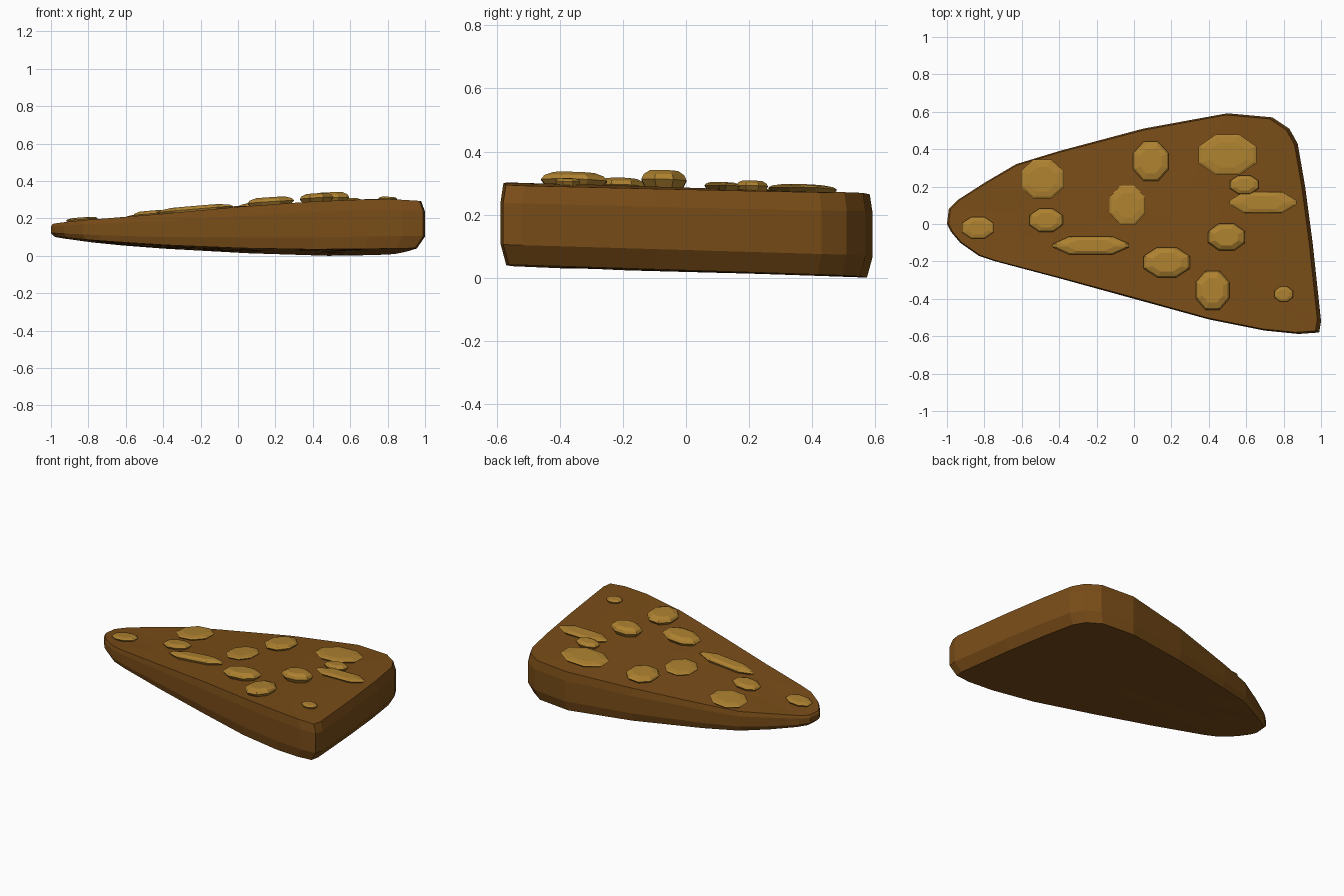
import bpy, bmesh, math

if "Cube" in bpy.data.objects:
    bpy.data.objects.remove(bpy.data.objects["Cube"])


def material(name, rgb):
    m = bpy.data.materials.new(name)
    m.diffuse_color = (*rgb, 1)
    m.use_nodes = True
    m.node_tree.nodes["Principled BSDF"].inputs["Base Color"].default_value = m.diffuse_color
    return m


def finish(name, bm, mat):
    bmesh.ops.recalc_face_normals(bm, faces=bm.faces[:])
    me = bpy.data.meshes.new(name)
    bm.to_mesh(me)
    bm.free()
    ob = bpy.data.objects.new(name, me)
    bpy.context.collection.objects.link(ob)
    me.materials.append(mat)
    return ob


def bridge(bm, a, b):
    n = len(a)
    for i in range(n):
        bm.faces.new((a[i], a[(i + 1) % n], b[(i + 1) % n], b[i]))


def lerp(table, x):
    x = min(max(x, table[0][0]), table[-1][0])
    for (x0, z0), (x1, z1) in zip(table, table[1:]):
        if x <= x1:
            return z0 + (z1 - z0) * (x - x0) / (x1 - x0)


# Upper and lower surface heights along x, tilted slightly across y
TOP = [(-1, .175), (-.85, .19), (-.6, .205), (0, .255), (.5, .287), (.8, .292), (1, .28)]
BOT = [(-1, .11), (-.8, .085), (-.5, .06), (0, .035), (.5, .022), (1, .03)]


def top_z(x, y):
    return lerp(TOP, x) - .03 * y


def bot_z(x, y):
    return lerp(BOT, x) - .03 * y


brown = material("crust_brown", (.19, .073, .009))
gold = material("nugget_gold", (.42, .22, .03))

# Wedge slab: outline rings with chamfered rims and gently curved caps
outline = [(-1, 0), (-.98, -.04), (-.93, -.1), (-.83, -.17), (-.74, -.2), (-.4, -.29),
           (0, -.4), (.4, -.51), (.7, -.57), (.88, -.588), (.99, -.58), (1, -.52),
           (.955, -.1), (.915, .2), (.875, .43), (.83, .51), (.74, .57), (.5, .592),
           (.05, .51), (-.4, .39), (-.63, .32), (-.8, .22), (-.94, .13), (-.99, .08)]
rings = [(.35, .35, 0), (.7, .7, 0), (.945, .97, 0), (1, 1, .25),
         (1, 1, .78), (.975, .985, 1), (.7, .7, 1), (.35, .35, 1)]
bm = bmesh.new()
prev = first = None
CX = .2
for sx, sy, f in rings:
    ring = []
    for x, y in outline:
        px, py = CX + (x - CX) * sx, y * sy
        if x < 0:
            px = CX + (x - CX) * (sx if sx < .9 else 1 - (1 - sx) * .3)
        z = bot_z(px, py) * (1 - f) + top_z(px, py) * f
        ring.append(bm.verts.new((px, py, z)))
    if prev:
        bridge(bm, prev, ring)
    else:
        first = ring
    prev = ring
for ring, zf in ((first, bot_z), (prev, top_z)):
    c = bm.verts.new((CX, 0, zf(CX, 0)))
    for i in range(len(ring)):
        bm.faces.new((ring[i], ring[(i + 1) % len(ring)], c))
lo = min(v.co.z for v in bm.verts)
for v in bm.verts:
    v.co.z -= lo
finish("wedge_slab", bm, brown)

# Faceted nuggets: centre, half sizes, top height above the slab
nuggets = [(-.835, -.02, .085, .058, .018), (-.49, .24, .115, .105, .022),
           (-.47, .02, .09, .062, .03), (-.23, -.115, .205, .047, .032),
           (-.035, .1, .095, .105, .018), (.09, .335, .095, .105, .035),
           (.175, -.205, .125, .08, .045), (.42, -.355, .09, .105, .045),
           (.5, .37, .155, .108, .022), (.495, -.07, .1, .072, .055),
           (.59, .21, .077, .05, .03), (.69, .115, .18, .056, .02),
           (.8, -.375, .05, .04, .017)]
for k, (cx, cy, rx, ry, h) in enumerate(nuggets):
    bm = bmesh.new()
    zs = top_z(cx, cy) - lo
    slope = (top_z(cx + .1, cy) - top_z(cx - .1, cy)) / .2
    prev = None
    for r, z in ((.6, -.03), (1, h * .45), (.9, h * .75), (.62, h)):
        ring = []
        for i in range(8):
            a = math.radians(22.5 + 45 * i)
            dx, dy = rx * r * math.cos(a) * 1.08, ry * r * math.sin(a) * 1.08
            # long slivers taper to points
            if rx > 3 * ry:
                dx *= 1 if abs(math.cos(a)) > .5 else 1.4
                dy *= .45 if abs(math.cos(a)) > .5 else 1
            ring.append(bm.verts.new((cx + dx, cy + dy, zs + z + slope * dx - .03 * dy)))
        if prev:
            bridge(bm, prev, ring)
        else:
            bm.faces.new(ring)
        prev = ring
    bm.faces.new(prev)
    finish(f"nugget_{k + 1}", bm, gold)
